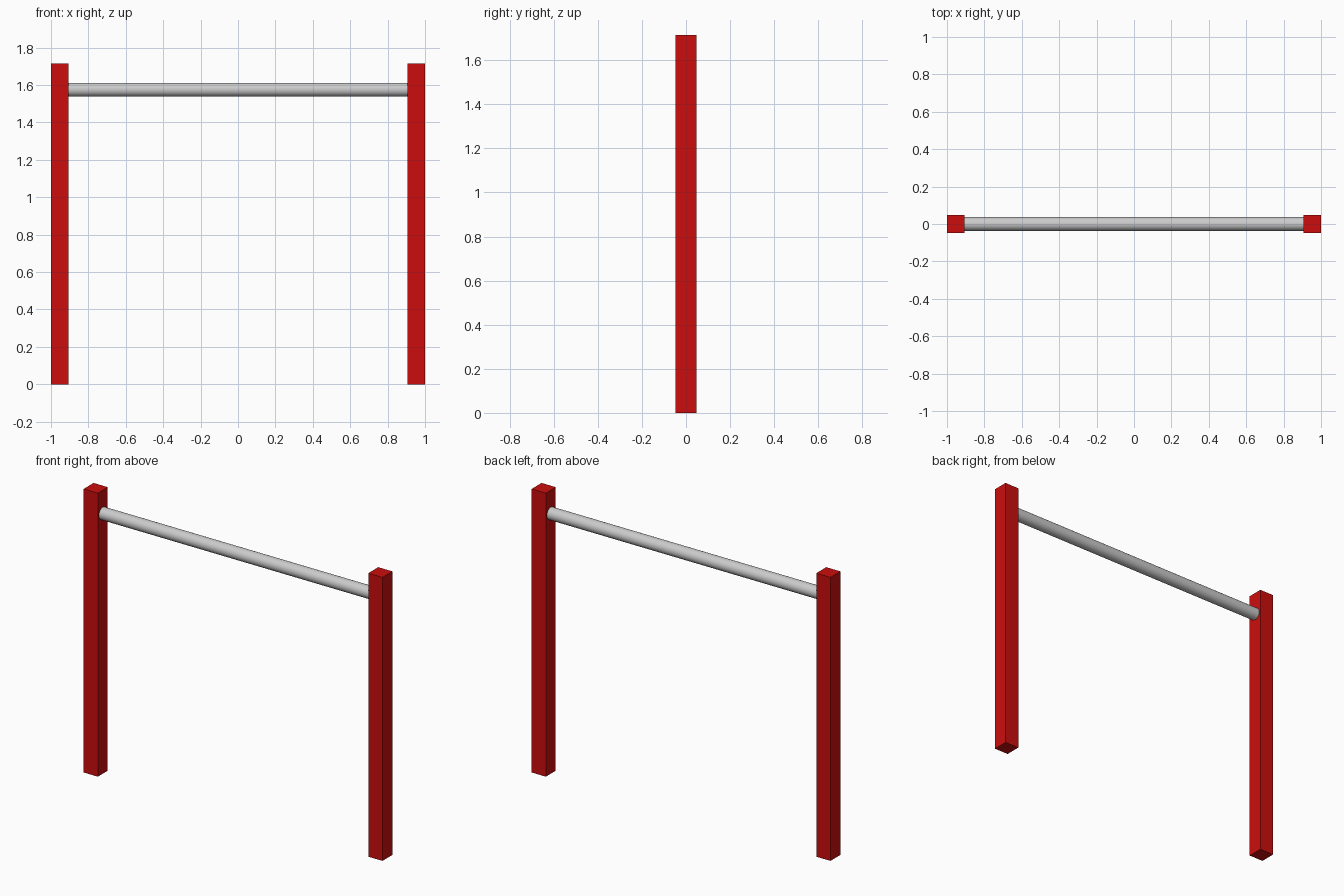
import bpy
from math import pi

if "Cube" in bpy.data.objects:
    bpy.data.objects.remove(bpy.data.objects["Cube"])

HEIGHT, WIDTH = 1.715, 0.095
POST_X = 1 - WIDTH / 2

red = bpy.data.materials.new("red_paint")
red.diffuse_color = (0.6, 0.004, 0.004, 1)
red.use_nodes = True
red.node_tree.nodes["Principled BSDF"].inputs["Base Color"].default_value = red.diffuse_color


# Square upright posts
def post(name, x):
    bpy.ops.mesh.primitive_cube_add(size=1, location=(x, 0, HEIGHT / 2))
    ob = bpy.context.object
    ob.name = name
    ob.scale = (WIDTH, WIDTH, HEIGHT)
    bpy.ops.object.transform_apply(location=False, rotation=False, scale=True)
    ob.data.materials.append(red)


for name, side in (("left_post", -1), ("right_post", 1)):
    post(name, side * POST_X)

# Round grey crossbar, butting against the inner post faces
bpy.ops.mesh.primitive_cylinder_add(
    vertices=32, radius=0.037, depth=2 * (1 - WIDTH) + 0.004,
    location=(0, 0, 1.575), rotation=(0, pi / 2, 0))
bpy.context.object.name = "crossbar"
bpy.ops.object.shade_smooth_by_angle()
